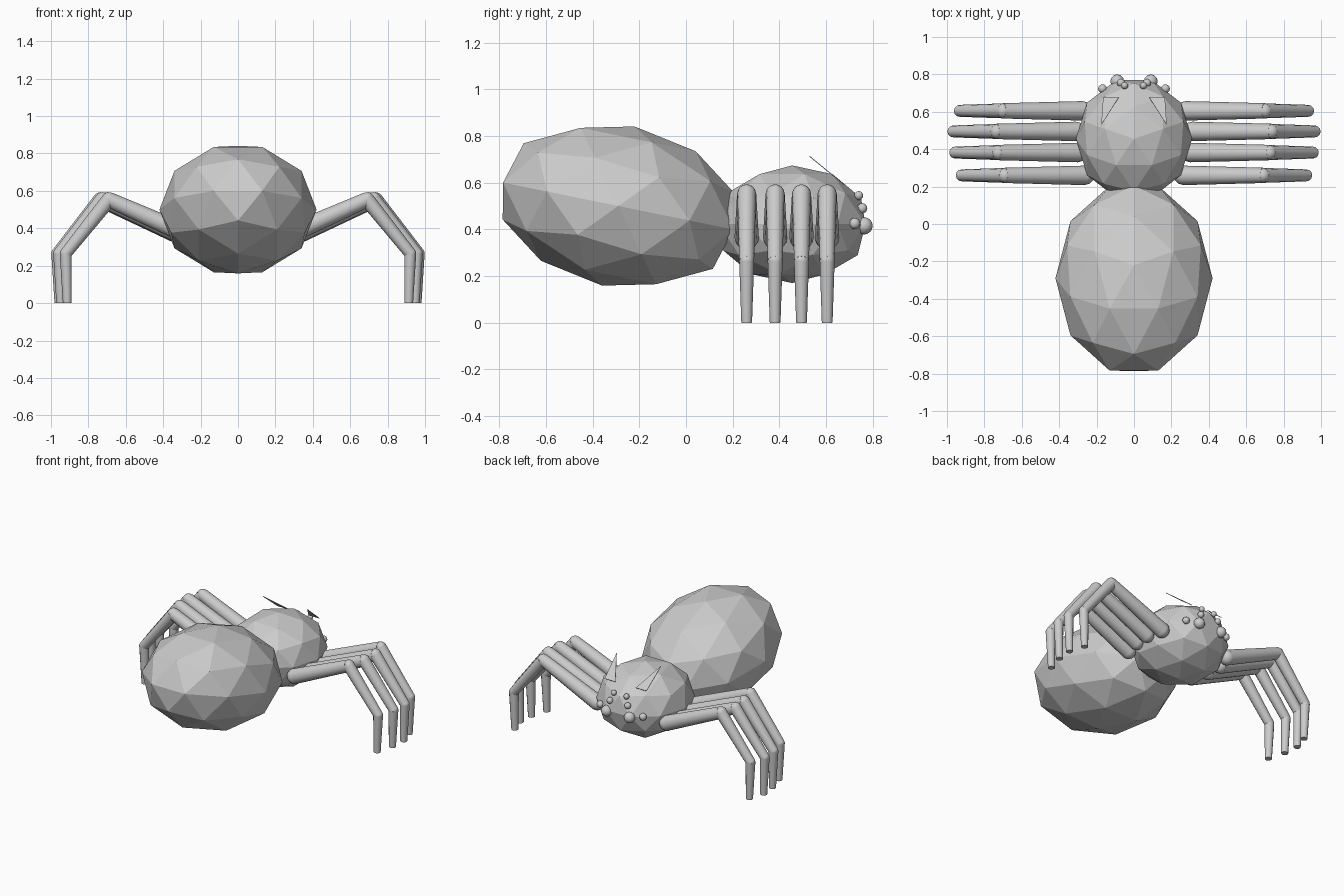
import bpy
import bmesh
from math import radians
from mathutils import Matrix, Vector

cube = bpy.data.objects.get("Cube")
if cube:
    bpy.data.objects.remove(cube, do_unlink=True)

grey = bpy.data.materials.new("plain_grey")
grey.use_nodes = True
COLOUR = (0.6, 0.6, 0.6, 1)
grey.diffuse_color = COLOUR
grey.node_tree.nodes["Principled BSDF"].inputs["Base Color"].default_value = COLOUR


def finish(name, bm, mirror=False, smooth=False):
    """Turn a bmesh into a named object, optionally mirrored across x."""
    mesh = bpy.data.meshes.new(name)
    bm.to_mesh(mesh)
    bm.free()
    mesh.materials.append(grey)
    obj = bpy.data.objects.new(name, mesh)
    bpy.context.collection.objects.link(obj)
    if mirror:
        mod = obj.modifiers.new("mirror", "MIRROR")
        mod.use_mirror_merge = False
    if smooth:
        bpy.ops.object.select_all(action="DESELECT")
        obj.select_set(True)
        bpy.context.view_layer.objects.active = obj
        bpy.ops.object.shade_smooth_by_angle(angle=radians(40))


def body(name, centre, scale, tilt):
    """Faceted ball, its first axis turned towards +y."""
    bm = bmesh.new()
    matrix = (Matrix.Translation(centre) @ Matrix.Rotation(radians(tilt), 4, "X")
              @ Matrix.Diagonal((*scale, 1)) @ Matrix.Rotation(radians(90), 4, "Z"))
    bmesh.ops.create_icosphere(bm, subdivisions=2, radius=1, matrix=matrix)
    finish(name, bm)


def ball(bm, centre, radius):
    bmesh.ops.create_uvsphere(bm, u_segments=12, v_segments=8, radius=radius,
                              matrix=Matrix.Translation(centre))


def limb(bm, start, end, r1, r2):
    """Tapered round segment between two points."""
    axis = end - start
    matrix = (Matrix.Translation((start + end) / 2)
              @ axis.to_track_quat("Z", "Y").to_matrix().to_4x4())
    bmesh.ops.create_cone(bm, cap_ends=True, segments=12, radius1=r1, radius2=r2,
                          depth=axis.length, matrix=matrix)


# Abdomen and head
body("abdomen", (0, -0.29, 0.5), (0.42, 0.53, 0.348), -11.5)
body("head", (0, 0.455, 0.422), (0.31, 0.33, 0.252), 0)

# Four legs on each side: hip, knee, ankle and foot
for name, y, shift in (("rear", 0.26, -0.045), ("mid_rear", 0.382, -0.01),
                       ("mid_front", 0.495, 0), ("front", 0.605, -0.035)):
    hip, knee, ankle, foot = (Vector((x + shift, y, z)) for x, z in (
        (0.31, 0.365), (0.735, 0.553), (0.966, 0.265), (0.958, 0)))
    bm = bmesh.new()
    limb(bm, hip, knee, 0.052, 0.041)
    limb(bm, knee, ankle, 0.04, 0.032)
    limb(bm, ankle, foot, 0.032, 0.023)
    for joint, radius in ((hip, 0.052), (knee, 0.04), (ankle, 0.032)):
        ball(bm, joint, radius)
    finish(name + "_legs", bm, mirror=True, smooth=True)

# Four pairs of eyes
for name, centre, radius in (("large", (0.09, 0.763, 0.415), 0.037),
                             ("side", (0.168, 0.723, 0.425), 0.024),
                             ("upper", (0.07, 0.755, 0.49), 0.022),
                             ("top", (0.05, 0.74, 0.545), 0.019)):
    bm = bmesh.new()
    ball(bm, centre, radius)
    finish(name + "_eyes", bm, mirror=True, smooth=True)

# Thin pointed blades on top of the head
bm = bmesh.new()
corners = [Vector(c) for c in ((0.175, 0.53, 0.715), (0.165, 0.68, 0.592), (0.08, 0.68, 0.592))]
top = bm.faces.new([bm.verts.new(c) for c in corners])
side = bmesh.ops.extrude_face_region(bm, geom=[top])
verts = [g for g in side["geom"] if isinstance(g, bmesh.types.BMVert)]
bmesh.ops.translate(bm, verts=verts, vec=(0, -0.002, -0.003))
bmesh.ops.recalc_face_normals(bm, faces=bm.faces)
finish("head_blades", bm, mirror=True)
